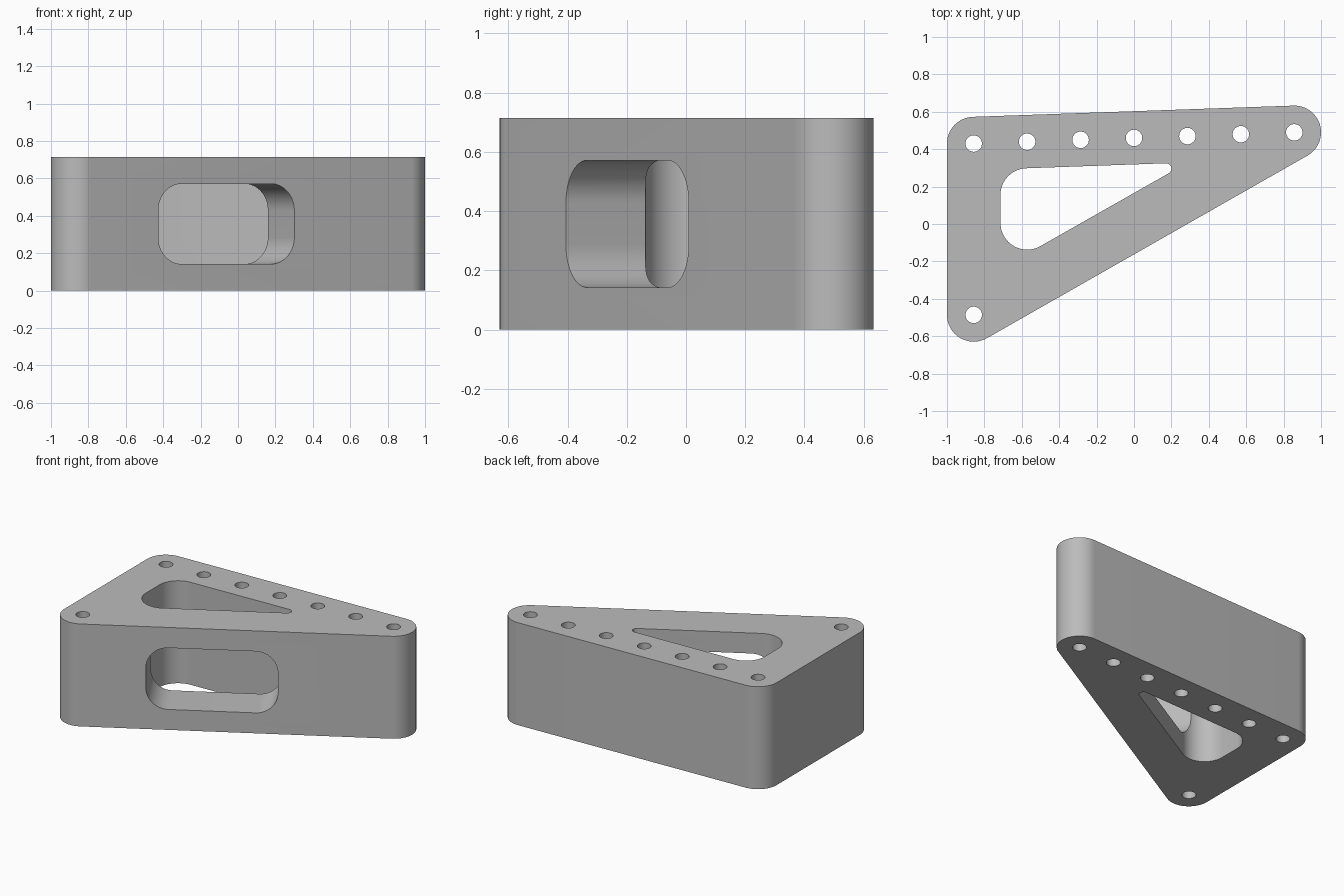
import bpy, bmesh, math
from mathutils import Matrix, Vector

cube = bpy.data.objects.get("Cube")
if cube:
    bpy.data.objects.remove(cube, do_unlink=True)

HEIGHT = 0.714
R = 0.143                     # corner radius, also half the wall thickness
STEP = math.radians(5)


def rounded_outline(corners):
    """Outline hugging counter-clockwise (x, y, radius) corner circles."""
    n = len(corners)
    normals = []
    for i in range(n):
        x1, y1, r1 = corners[i]
        x2, y2, r2 = corners[(i + 1) % n]
        d = Vector((x2 - x1, y2 - y1))
        normals.append(math.atan2(d.y, d.x) - math.acos((r1 - r2) / d.length))
    points = []
    for i, (x, y, r) in enumerate(corners):
        start = normals[i - 1]
        sweep = (normals[i] - start) % math.tau
        steps = max(2, round(sweep / STEP))
        for k in range(steps + 1):
            a = start + sweep * k / steps
            points.append((x + r * math.cos(a), y + r * math.sin(a)))
    return points


def circle(x, y, r, count=48):
    return [(x + r * math.cos(math.tau * k / count),
             y + r * math.sin(math.tau * k / count)) for k in range(count)]


def prisms(name, outlines, low, high, matrix=Matrix()):
    """One mesh object made of separate upright prisms."""
    bm = bmesh.new()
    for outline in outlines:
        bottom = bm.faces.new([bm.verts.new((x, y, low)) for x, y in outline])
        top = bmesh.ops.extrude_face_region(bm, geom=[bottom], use_keep_orig=True)
        moved = [v for v in top["geom"] if isinstance(v, bmesh.types.BMVert)]
        bmesh.ops.translate(bm, verts=moved, vec=(0, 0, high - low))
    bmesh.ops.recalc_face_normals(bm, faces=bm.faces)
    bm.transform(matrix)
    mesh = bpy.data.meshes.new(name)
    bm.to_mesh(mesh)
    bm.free()
    obj = bpy.data.objects.new(name, mesh)
    bpy.context.collection.objects.link(obj)
    return obj


def cut(body, cutter):
    cutter.hide_render = True
    bpy.context.view_layer.objects.active = body
    mod = body.modifiers.new("Cut", "BOOLEAN")
    mod.operation = "DIFFERENCE"
    mod.solver = "EXACT"
    mod.object = cutter
    bpy.ops.object.modifier_apply(modifier=mod.name)
    bpy.data.objects.remove(cutter, do_unlink=True)


# Triangular block with rounded corners
front = Vector((-0.857, -0.486))
back_right = Vector((-0.857, 0.43))
back_left = Vector((0.857, 0.49))
outline = rounded_outline([(*p, R) for p in (front, back_left, back_right)])
bracket = prisms("triangular_bracket", [outline], 0, HEIGHT)

# Triangular window and bolt holes, straight through
window = rounded_outline([(-0.571, 0.006, R), (0.171, 0.296, 0.0286), (-0.571, 0.155, R)])
holes = [circle(*back_right.lerp(back_left, i / 6), 0.044) for i in range(7)]
holes.append(circle(*front, 0.044))
cut(bracket, prisms("window_and_hole_cutter", [window] + holes, -0.1, HEIGHT + 0.1))

# Rounded slot through the slanted wall into the window
along = (back_left - front).normalized().to_3d()
up = Vector((0, 0, 1))
outward = along.cross(up)
middle = front.lerp(back_left, (-0.0625 - R * outward.x + 0.857) / 1.714).to_3d()
place = Matrix((along, up, outward)).transposed().to_4x4()
place.translation = middle + outward * R + up * HEIGHT / 2
w, h = 0.837 / 2 - R, R / 2
slot = rounded_outline([(-w, -h, R), (w, -h, R), (w, h, R), (-w, h, R)])
cut(bracket, prisms("slot_cutter", [slot], -0.32, 0.1, place))

# Plain grey finish
grey = bpy.data.materials.new("plain_grey")
grey.use_nodes = True
colour = (0.5, 0.5, 0.5, 1)
grey.diffuse_color = colour
grey.node_tree.nodes["Principled BSDF"].inputs["Base Color"].default_value = colour
bracket.data.materials.clear()
bracket.data.materials.append(grey)

bpy.ops.object.select_all(action="DESELECT")
bracket.select_set(True)
bpy.context.view_layer.objects.active = bracket
bpy.ops.object.shade_smooth_by_angle(angle=math.radians(30))
